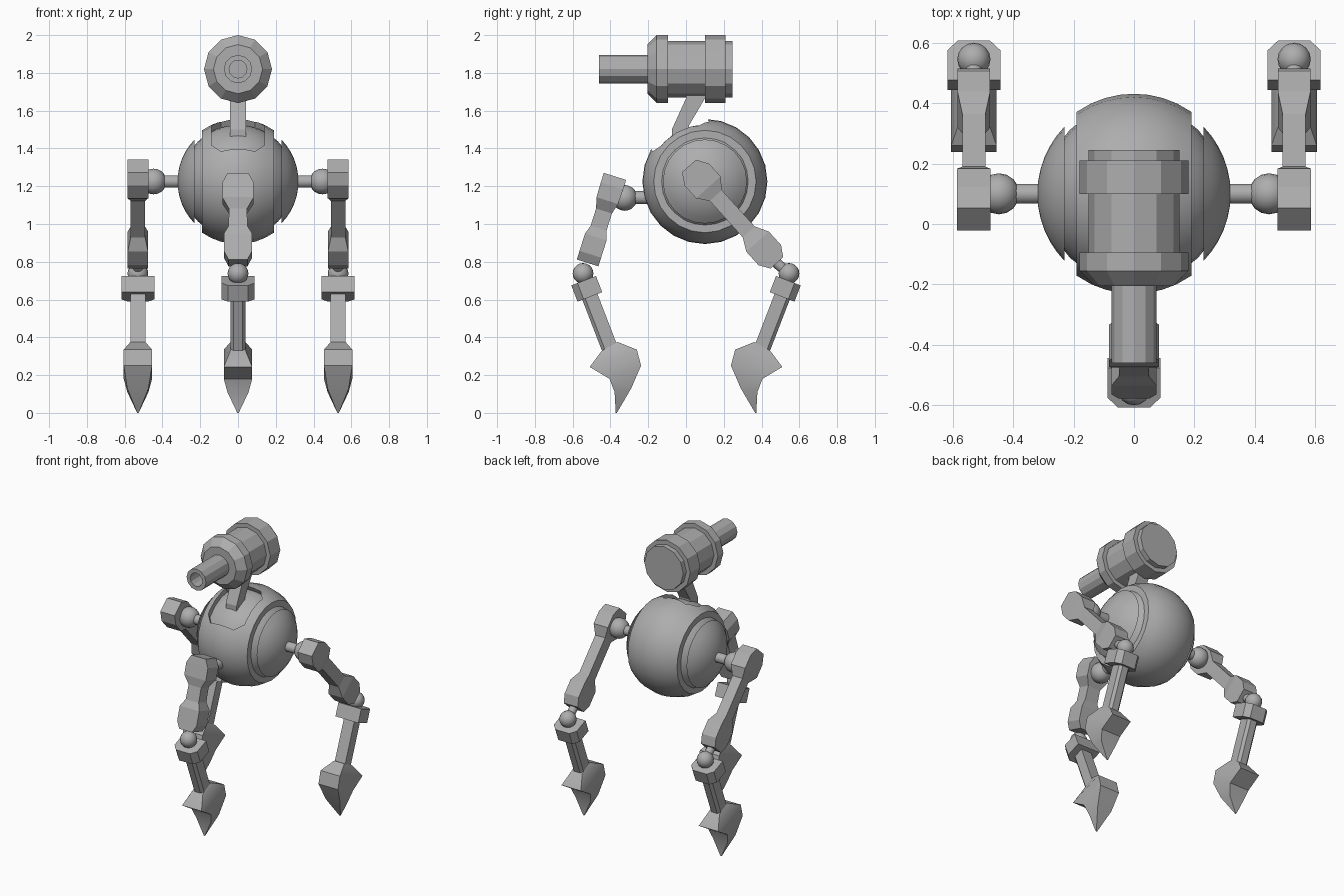
import bpy, bmesh, math
from mathutils import Vector

if "Cube" in bpy.data.objects:
    bpy.data.objects.remove(bpy.data.objects["Cube"])

metal = bpy.data.materials.new("grey_metal")
metal.diffuse_color = (0.42, 0.42, 0.42, 1)
metal.use_nodes = True
metal.node_tree.nodes["Principled BSDF"].inputs["Base Color"].default_value = metal.diffuse_color

C = Vector((0, 0.10, 1.225))      # body centre


def finish(name, bm, smooth=None):
    bmesh.ops.remove_doubles(bm, verts=bm.verts, dist=0.0005)
    bmesh.ops.recalc_face_normals(bm, faces=bm.faces)
    me = bpy.data.meshes.new(name)
    bm.to_mesh(me)
    bm.free()
    me.materials.append(metal)
    ob = bpy.data.objects.new(name, me)
    bpy.context.collection.objects.link(ob)
    if smooth:
        shade(ob, smooth)
    return ob


def shade(ob, angle):
    bpy.ops.object.select_all(action='DESELECT')
    ob.select_set(True)
    bpy.context.view_layer.objects.active = ob
    bpy.ops.object.shade_smooth_by_angle(angle=math.radians(angle))


def loft(name, rings, smooth=None):
    """Skin equal-length rings of points and cap both ends."""
    bm = bmesh.new()
    vs = [[bm.verts.new(p) for p in ring] for ring in rings]
    n = len(vs[0])
    for a, b in zip(vs, vs[1:]):
        for i in range(n):
            j = (i + 1) % n
            bm.faces.new((a[i], a[j], b[j], b[i]))
    bm.faces.new(vs[0])
    bm.faces.new(vs[-1])
    return finish(name, bm, smooth)


def lathe(name, profile, axis, centre, segs, smooth=None, closed=False):
    """Spin (along, radius) points around the x or y axis through centre."""
    bm = bmesh.new()
    rows = []
    for k in range(segs):
        t = 2 * math.pi * k / segs
        c, s = math.cos(t), math.sin(t)
        rows.append([bm.verts.new(Vector(centre) + Vector(
            (a, r * s, r * c) if axis == 'x' else (r * s, a, r * c))) for a, r in profile])
    n = len(profile)
    for k in range(segs):
        p, q = rows[k], rows[(k + 1) % segs]
        for i in range(n if closed else n - 1):
            j = (i + 1) % n
            bm.faces.new((p[i], p[j], q[j], q[i]))
    return finish(name, bm, smooth)


def ball(name, centre, r, u=16, v=10):
    bm = bmesh.new()
    bmesh.ops.create_uvsphere(bm, u_segments=u, v_segments=v, radius=r)
    bmesh.ops.translate(bm, verts=bm.verts, vec=centre)
    return finish(name, bm, 40)


def rod(name, a, b, r, segs=12):
    a, b = Vector(a), Vector(b)
    d = (b - a).normalized()
    u = d.orthogonal().normalized()
    w = d.cross(u)
    ring = [(u * math.cos(2 * math.pi * k / segs) + w * math.sin(2 * math.pi * k / segs)) * r
            for k in range(segs)]
    return loft(name, [[a + o for o in ring], [b + o for o in ring]], 40)


# Body: inner ball, wide raised band and two side caps
ball("body_core", C, 0.30, 24, 16)
arc = lambda R, x: (x, math.sqrt(max(R * R - x * x, 0)))
xs = [-0.19 + 0.38 * i / 8 for i in range(9)]
band = lathe("body_band", [arc(0.331, x) for x in xs] + [arc(0.285, x) for x in reversed(xs)],
             'x', C, 24, closed=True)
for s in (-1, 1):
    dome = [(s * 0.32 * math.cos(t), 0.32 * math.sin(t))
            for t in [math.acos(0.23 / 0.32) * i / 6 for i in range(7)]]
    lathe("side_cap", dome + [(s * 0.23, 0)], 'x', C, 24, 35)

# Opening for the neck, cut through the band only
out = Vector((0, -0.47, 0.88)).normalized()
along = Vector((0, out.z, -out.y))
octa = [(0.14, 0.11), (0.09, 0.168), (-0.09, 0.168), (-0.14, 0.11),
        (-0.14, -0.11), (-0.09, -0.168), (0.09, -0.168), (0.14, -0.11)]
cutter = loft("neck_cutter", [[C + out * h + along * v + Vector((x, 0, 0)) for x, v in octa]
                              for h in (0.1, 0.5)])
cutter.hide_render = True
mod = band.modifiers.new("opening", 'BOOLEAN')
mod.operation = 'DIFFERENCE'
mod.solver = 'EXACT'
mod.object = cutter
bpy.context.view_layer.objects.active = band
bpy.ops.object.modifier_apply(modifier=mod.name)
bpy.data.objects.remove(cutter)
shade(band, 30)

# Neck and twelve-sided head with a hollow barrel
neck = [((0.0, 1.70), (0.10, 1.70)), ((0.0, 1.665), (0.10, 1.665)),
        ((-0.075, 1.50), (0.015, 1.52)), ((-0.075, 1.40), (0.015, 1.42))]
loft("neck", [[(-0.042, a[0], a[1]), (0.042, a[0], a[1]), (0.042, b[0], b[1]), (-0.042, b[0], b[1])]
              for a, b in neck])
lathe("head", [(-0.205, 0), (-0.205, 0.13), (-0.155, 0.18), (-0.095, 0.18), (-0.095, 0.15),
               (0.10, 0.15), (0.10, 0.18), (0.21, 0.18), (0.21, 0.15), (0.245, 0.15), (0.245, 0)],
      'y', (0, 0, 1.82), 12)
lathe("barrel", [(-0.20, 0), (-0.20, 0.075), (-0.46, 0.075), (-0.46, 0.047), (-0.30, 0.047),
                 (-0.30, 0)], 'y', (0, 0, 1.82), 12)


def upper_leg(name, start, end, wide, stations):
    """Rectangular limb: stations are (fraction, half width, half thickness)."""
    a, b = Vector(start), Vector(end)
    wide = Vector(wide).normalized()
    thick = (b - a).normalized().cross(wide)
    loft(name, [[a.lerp(b, t) + wide * w * i + thick * h * j
                 for i, j in ((-1, -1), (1, -1), (1, 1), (-1, 1))] for t, w, h in stations])


def lower_leg(x, s):
    """Elbow, collar, shin and claw foot; s = -1 front, 1 rear."""
    def P(dx, y, z):
        return Vector((x + dx, s * y, z))
    ball("elbow_ball", P(0, 0.545, 0.738), 0.055)
    down = Vector((0, -0.36 * s, -0.933))
    outward = Vector((0, 0.933 * s, -0.36))

    def section(p, w, t, c):
        pts = [(-w, -t), (w, -t), (w, t - c), (w - c, t), (c - w, t), (-w, t - c)]
        return [p + Vector((i, 0, 0)) + outward * j for i, j in pts]
    top = P(0, 0.542, 0.70)
    loft("collar", [section(top, 0.088, 0.07, 0.035), section(top + down * 0.092, 0.088, 0.07, 0.035)])
    loft("shin", [section(top + down * 0.05, 0.04, 0.043, 0.017),
                  section(top + down * 0.39, 0.04, 0.043, 0.017)])
    foot = [(0.445, 0.33, 0.36, 0.375, 0.04), (0.51, 0.243, 0.26, 0.335, 0.075),
            (0.405, 0.18, 0.238, 0.25, 0.075), (0.378, 0.11, 0.29, 0.13, 0.056),
            (0.372, 0.0, 0.366, 0.0, 0.004)]
    loft("claw_foot", [[P(-w, oy, oz), P(w, oy, oz), P(w, iy, iz), P(-w, iy, iz)]
                       for oy, oz, iy, iz, w in foot], 30)


# Front leg
rod("front_shoulder_rod", (0, -0.32, 1.14), (0, -0.12, 1.14), 0.035)
ball("front_shoulder_ball", (0, -0.325, 1.138), 0.068)
upper_leg("front_upper_leg", (0, -0.376, 1.252), (0, -0.521, 0.794), (1, 0, 0),
          [(0, 0.055, 0.062), (0.11, 0.083, 0.062), (0.28, 0.083, 0.06), (0.40, 0.048, 0.044),
           (0.60, 0.05, 0.044), (0.70, 0.075, 0.06), (0.90, 0.075, 0.06), (1, 0.05, 0.06)])
lower_leg(0, -1)

# Rear legs, one each side
for s in (-1, 1):
    x = 0.53 * s
    rod("rear_shoulder_rod", (0.26 * s, 0.10, 1.225), (0.44 * s, 0.10, 1.225), 0.034)
    ball("rear_shoulder_ball", (0.447 * s, 0.10, 1.225), 0.068)
    upper_leg("rear_upper_leg", (x, 0.016, 1.307), (x, 0.481, 0.794), (0, 0.746, 0.666),
              [(0, 0.05, 0.055), (0.09, 0.087, 0.055), (0.22, 0.087, 0.055), (0.305, 0.043, 0.038),
               (0.68, 0.043, 0.038), (0.78, 0.08, 0.054), (0.92, 0.08, 0.054), (1, 0.045, 0.054)])
    rod("rear_elbow_rod", (x, 0.46, 0.81), (x, 0.545, 0.738), 0.028)
    lower_leg(x, 1)
